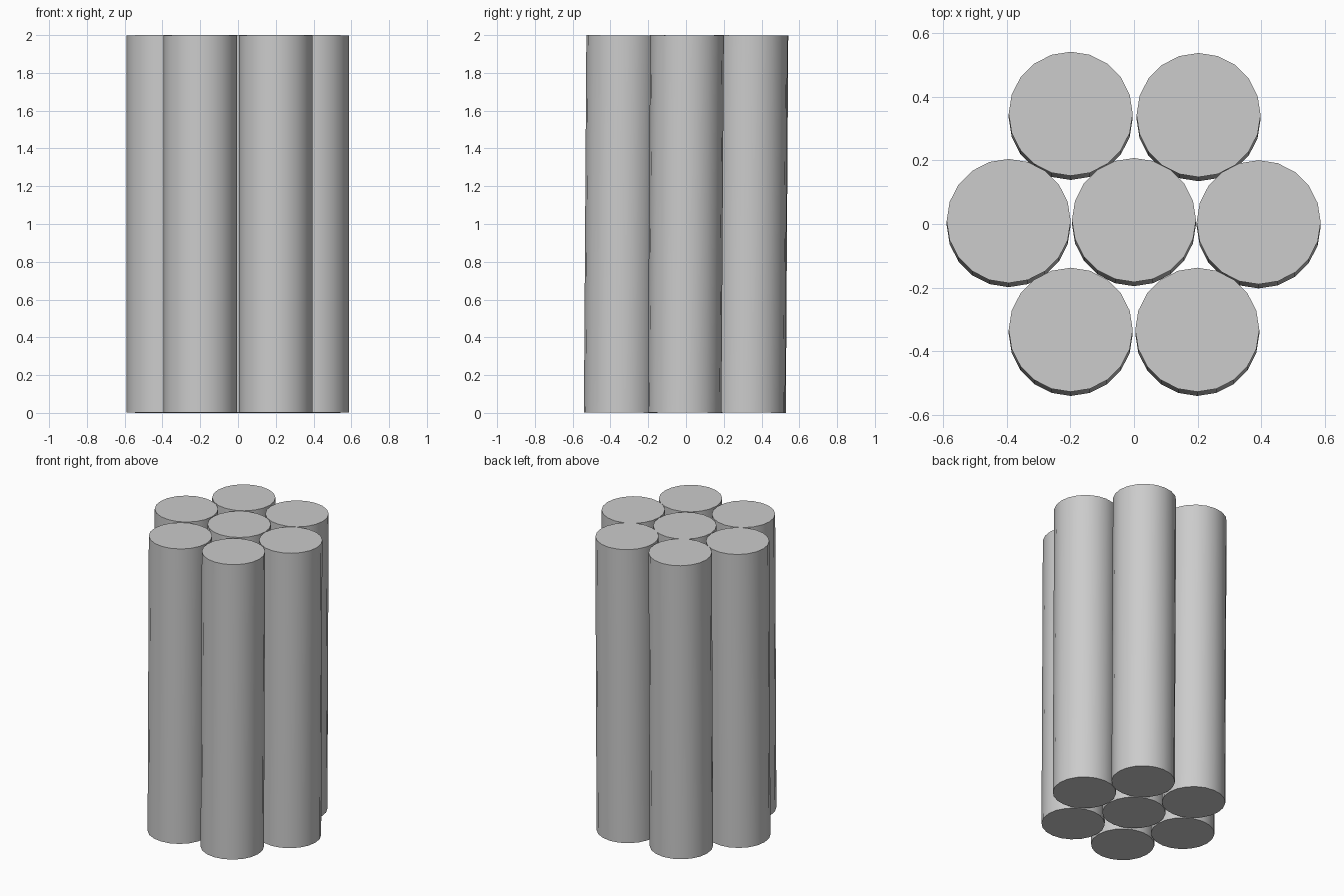
import bpy, math

if "Cube" in bpy.data.objects:
    bpy.data.objects.remove(bpy.data.objects["Cube"])

RADIUS, HEIGHT, SIDES = 0.195, 1.997, 20
LEAN = -0.0065  # every rod tips very slightly towards the back

# hexagonal bundle: rod centres at mid height
rods = {
    "centre_rod": (0.0, 0.006),
    "left_rod": (-0.394, 0.003),
    "right_rod": (0.392, -0.001),
    "back_left_rod": (-0.199, 0.340),
    "back_right_rod": (0.203, 0.336),
    "front_left_rod": (-0.199, -0.339),
    "front_right_rod": (0.199, -0.339),
}

for name, (x, y) in rods.items():
    bpy.ops.mesh.primitive_cylinder_add(
        vertices=SIDES, radius=RADIUS, depth=HEIGHT,
        location=(x, y, 1.0), rotation=(LEAN, 0, 0))
    bpy.context.object.name = name
    bpy.ops.object.shade_smooth_by_angle(angle=math.radians(30))
